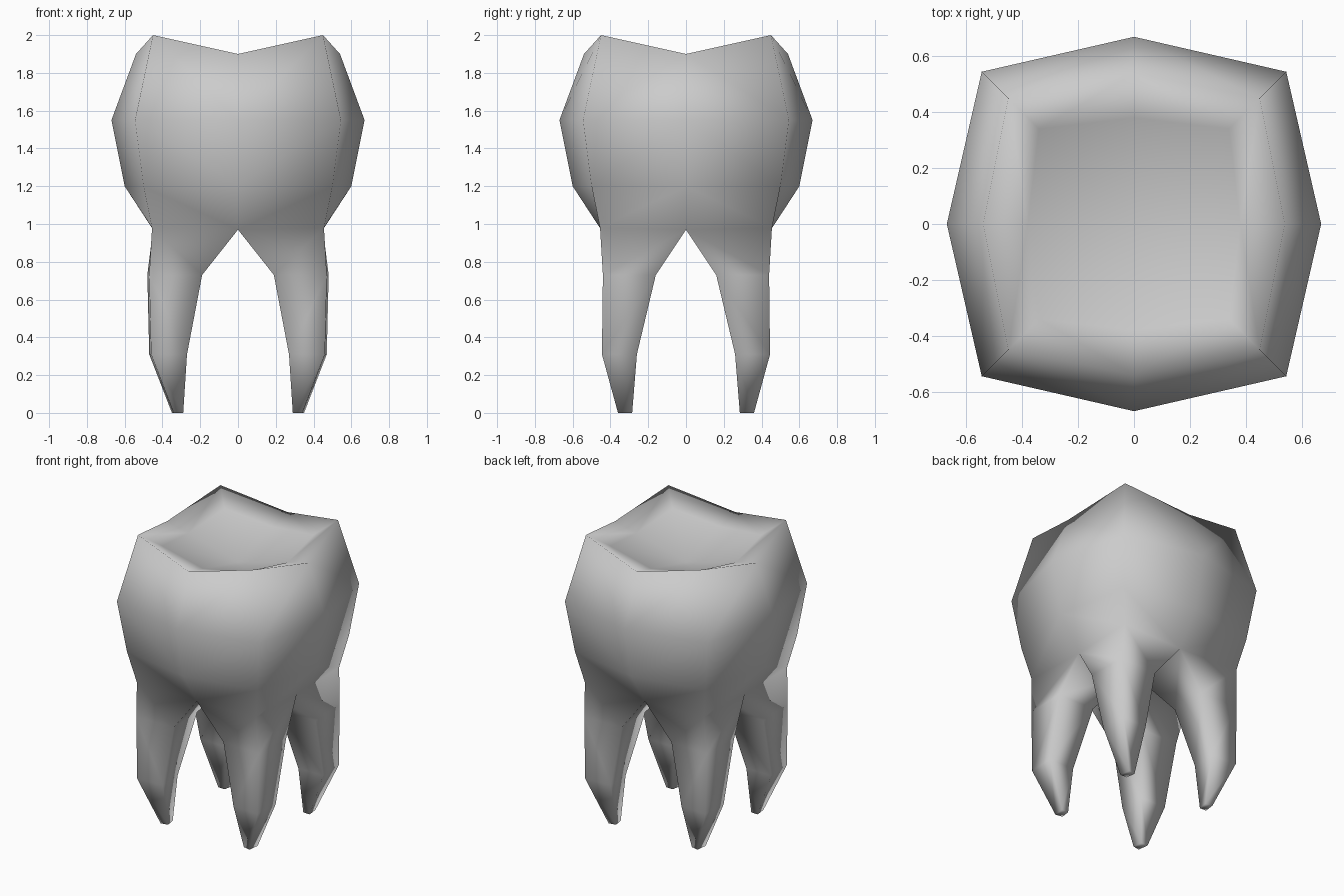
import bpy, bmesh

cube = bpy.data.objects.get("Cube")
if cube:
    bpy.data.objects.remove(cube, do_unlink=True)

enamel = bpy.data.materials.new("grey_enamel")
enamel.use_nodes = True
grey = (0.6, 0.6, 0.6, 1)
enamel.diffuse_color = grey
enamel.node_tree.nodes["Principled BSDF"].inputs["Base Color"].default_value = grey

bm = bmesh.new()


def strip(a, b, closed=False):
    """Join two rows of vertices with quads."""
    n = len(a)
    for i in range(n if closed else n - 1):
        j = (i + 1) % n
        bm.faces.new((a[i], a[j], b[j], b[i]))


def crown_row(mid, mid_z, corner, corner_z):
    """One quarter of an eight-sided ring: side middle, corner, side middle."""
    return [bm.verts.new(p) for p in ((mid, 0, mid_z), (corner, corner, corner_z), (0, mid, mid_z))]


# Crown: from the chewing basin, over the rim and down to the neck
rows = [crown_row(*r) for r in (
    (0.38, 1.86, 0.34, 1.91),
    (0.54, 1.90, 0.45, 2.00),
    (0.67, 1.55, 0.545, 1.55),
    (0.60, 1.20, 0.50, 1.20),
    (0.45, 0.97, 0.455, 0.98),
)]
for upper, lower in zip(rows, rows[1:]):
    strip(upper, lower)

# Basin floor
floor = bm.verts.new((0, 0, 1.76))
bm.faces.new((floor, *rows[0]))

# Root: a square section that grows out of the neck and tapers to the tip
under = bm.verts.new((0, 0, 0.98))
ring = rows[-1] + [under]
for z, x0, x1, y0, y1 in (
    (0.73, 0.19, 0.48, 0.16, 0.44),
    (0.31, 0.27, 0.47, 0.26, 0.445),
    (0.0, 0.29, 0.35, 0.285, 0.36),
):
    nxt = [bm.verts.new(p) for p in ((x1, y0, z), (x1 - 0.01, y1, z), (x0, y1 - 0.01, z), (x0 + 0.01, y0, z))]
    strip(ring, nxt, closed=True)
    ring = nxt
bm.faces.new(ring)

bmesh.ops.recalc_face_normals(bm, faces=bm.faces)
# The quarter is open, so make sure its outside faces outward
bm.faces.ensure_lookup_table()
outer = max(bm.faces, key=lambda f: f.calc_center_median().xy.length)
if outer.normal.dot(outer.calc_center_median()) < 0:
    bmesh.ops.reverse_faces(bm, faces=bm.faces)

mesh = bpy.data.meshes.new("tooth")
bm.to_mesh(mesh)
bm.free()
mesh.materials.append(enamel)
for poly in mesh.polygons:
    poly.use_smooth = True

tooth = bpy.data.objects.new("tooth", mesh)
bpy.context.collection.objects.link(tooth)

# Mirror the quarter to all four roots
mirror = tooth.modifiers.new("four_quarters", 'MIRROR')
mirror.use_axis = (True, True, False)
mirror.use_clip = True
